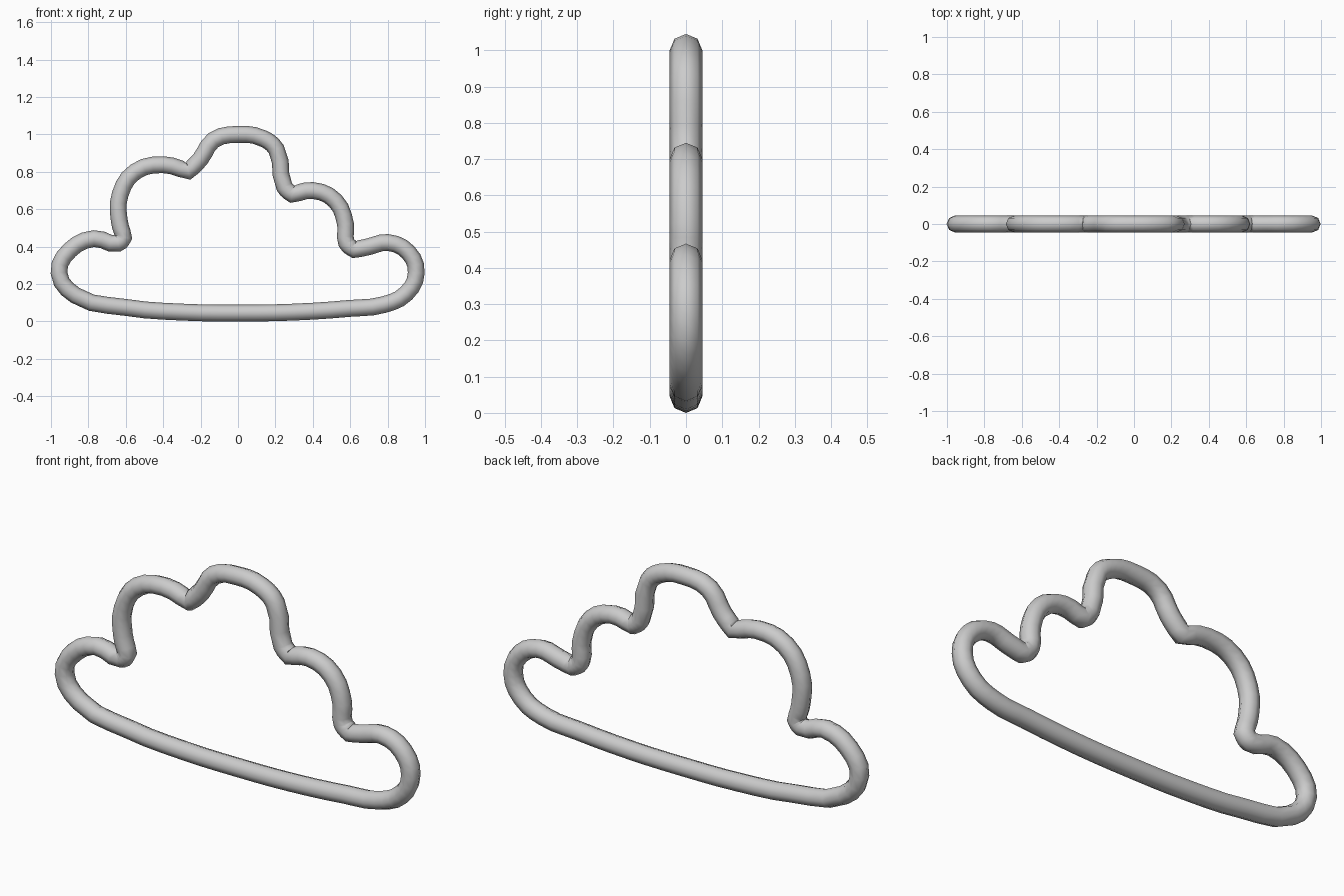
import bpy
from math import radians

cube = bpy.data.objects.get("Cube")
if cube:
    bpy.data.objects.remove(cube, do_unlink=True)

TUBE_RADIUS = 0.045

# Cloud centre line, one list per lobe; each lobe starts at the sharp dip before it
base = [(-0.87, 0.14), (-0.6, 0.075), (-0.3, 0.05), (0, 0.045), (0.3, 0.05),
        (0.6, 0.07), (0.78, 0.09), (0.9, 0.15)]
lobes = [
    base + [(0.953, 0.26), (0.91, 0.37), (0.8, 0.422), (0.7, 0.4)],
    [(0.622, 0.383), (0.58, 0.42), (0.575, 0.52), (0.52, 0.645), (0.4, 0.7)],
    [(0.29, 0.678), (0.248, 0.72), (0.205, 0.92), (0.13, 0.98), (0, 1.0),
     (-0.13, 0.97), (-0.2, 0.87)],
    [(-0.265, 0.802), (-0.4, 0.838), (-0.55, 0.8), (-0.63, 0.68), (-0.635, 0.54)],
    [(-0.61, 0.45), (-0.64, 0.418), (-0.77, 0.443), (-0.9, 0.38), (-0.957, 0.26)],
]
path = [point for lobe in lobes for point in lobe]
dips = {lobe[0] for lobe in lobes[1:]}

# Bezier tube drawn flat, then stood upright
curve = bpy.data.curves.new("cloud_outline", "CURVE")
curve.dimensions = "3D"
curve.twist_mode = "Z_UP"
curve.resolution_u = 3
curve.bevel_depth = TUBE_RADIUS
curve.bevel_resolution = 2
spline = curve.splines.new("BEZIER")
spline.bezier_points.add(len(path) - 1)
spline.use_cyclic_u = True
for knot, (x, z) in zip(spline.bezier_points, path):
    knot.co = (x, z, 0)
    handle = "VECTOR" if (x, z) in dips else "AUTO"
    knot.handle_left_type = knot.handle_right_type = handle

cloud = bpy.data.objects.new("cloud_outline", curve)
bpy.context.collection.objects.link(cloud)
cloud.rotation_euler.x = radians(90)

# Plain grey material
grey = bpy.data.materials.new("plain grey")
grey.use_nodes = True
colour = (0.6, 0.6, 0.6, 1)
grey.diffuse_color = colour
grey.node_tree.nodes["Principled BSDF"].inputs["Base Color"].default_value = colour
curve.materials.append(grey)

# Turn into a mesh with smooth shading
bpy.ops.object.select_all(action="DESELECT")
cloud.select_set(True)
bpy.context.view_layer.objects.active = cloud
bpy.ops.object.convert(target="MESH")
bpy.ops.object.transform_apply(location=False, rotation=True, scale=False)
bpy.ops.object.shade_smooth_by_angle(angle=radians(50))
